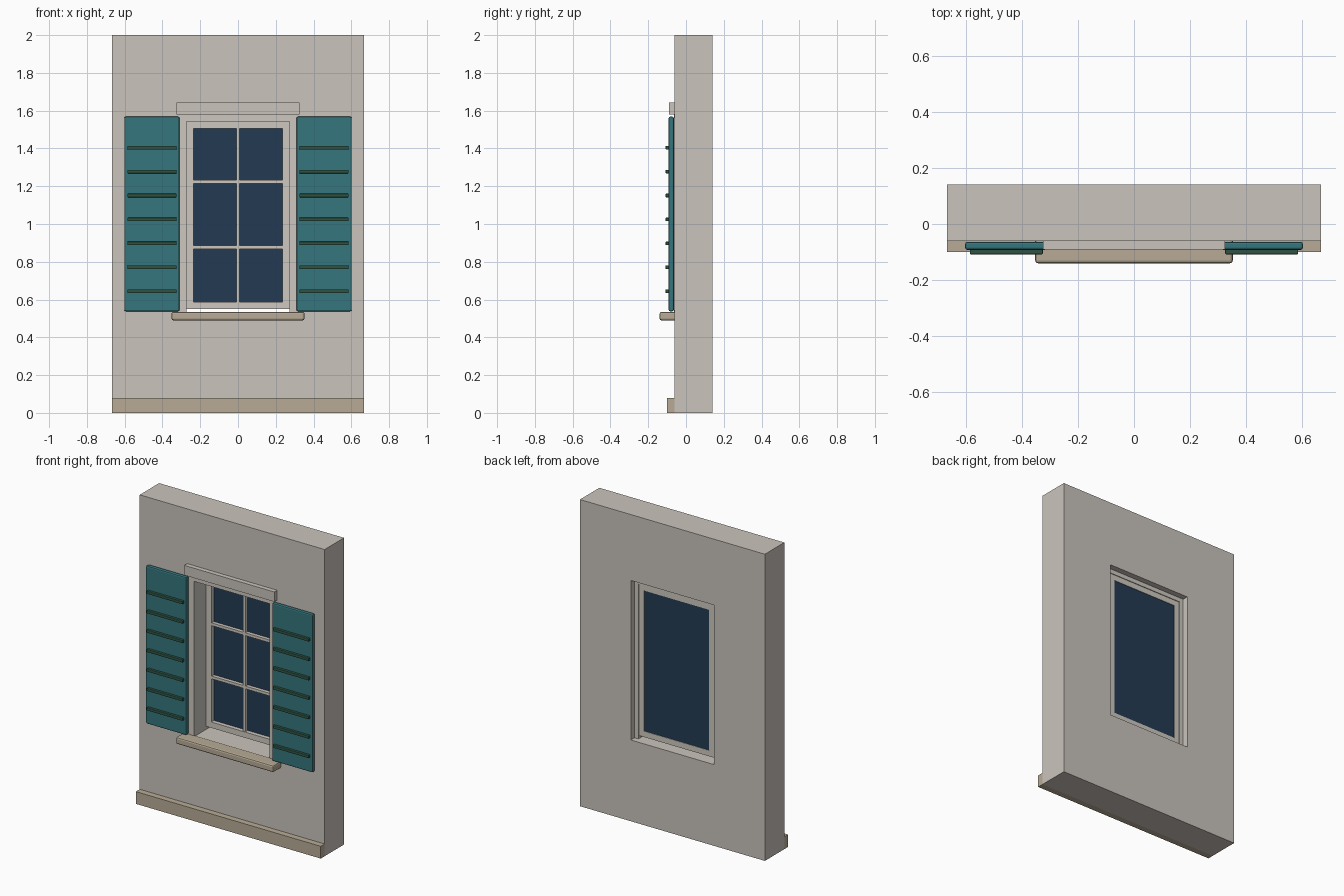
import bpy, bmesh

if "Cube" in bpy.data.objects:
    bpy.data.objects.remove(bpy.data.objects["Cube"])


def material(name, r, g, b):
    """Flat colour given as 0-255 display values, stored linear."""
    def lin(c):
        c /= 255
        return c / 12.92 if c <= 0.04045 else ((c + 0.055) / 1.055) ** 2.4
    m = bpy.data.materials.new(name)
    m.diffuse_color = (lin(r), lin(g), lin(b), 1)
    m.use_nodes = True
    m.node_tree.nodes["Principled BSDF"].inputs["Base Color"].default_value = m.diffuse_color
    return m


PLASTER = material("warm grey plaster", 202, 196, 188)
STONE = material("beige stone", 184, 171, 150)
PAINT = material("pale frame paint", 206, 201, 192)
TEAL = material("teal shutter paint", 54, 118, 126)
GREEN = material("dark green slat paint", 46, 84, 66)
GLASS = material("dark blue glass", 36, 59, 82)


def finish(name, bm, mat, bevel=0):
    bmesh.ops.recalc_face_normals(bm, faces=bm.faces)
    me = bpy.data.meshes.new(name)
    bm.to_mesh(me)
    bm.free()
    me.materials.append(mat)
    ob = bpy.data.objects.new(name, me)
    bpy.context.collection.objects.link(ob)
    if bevel:
        mod = ob.modifiers.new("bevel", 'BEVEL')
        mod.width = bevel
        mod.segments = 2
    return ob


def box(name, x, y, z, mat, bevel=0):
    """Box from (min, max) ranges."""
    bm = bmesh.new()
    bmesh.ops.create_cube(bm, size=1)
    for v in bm.verts:
        v.co = [r[0] if c < 0 else r[1] for c, r in zip(v.co, (x, y, z))]
    return finish(name, bm, mat, bevel)


def ring(name, outer, inner, y, mat):
    """Rectangular slab with a rectangular hole; rects are (half width, z0, z1)."""
    bm = bmesh.new()
    loops = []
    for (w, z0, z1), yy in ((outer, y[0]), (inner, y[0]), (inner, y[1]), (outer, y[1])):
        loops.append([bm.verts.new((px, yy, pz))
                      for px, pz in ((-w, z0), (w, z0), (w, z1), (-w, z1))])
    for k in range(4):
        a, b = loops[k], loops[(k + 1) % 4]
        for i in range(4):
            j = (i + 1) % 4
            bm.faces.new((a[i], a[j], b[j], b[i]))
    return finish(name, bm, mat)


# Wall with window opening, and the plinth along its foot
ring("wall", (0.667, 0, 2), (0.30, 0.53, 1.57), (-0.06, 0.14), PLASTER)
box("plinth", (-0.667, 0.667), (-0.10, -0.06), (0, 0.08), STONE)

# Sill and lintel
box("sill", (-0.352, 0.352), (-0.14, -0.05), (0.49, 0.535), STONE, 0.01)
box("lintel", (-0.325, 0.325), (-0.09, -0.055), (1.579, 1.643), PLASTER)

# Deep lining of the opening: two jambs and a head, open at the bottom
LINING_Y = (-0.063, 0.102)
for side, s in (("left", -1), ("right", 1)):
    box(side + "_jamb", sorted((s * 0.272, s * 0.306)), LINING_Y, (0.53, 1.542), PAINT)
box("head_lining", (-0.306, 0.306), LINING_Y, (1.542, 1.579), PAINT)

# Sash, glazing bars and glass
ring("sash", (0.272, 0.55, 1.542), (0.235, 0.588, 1.505), (0.06, 0.097), PAINT)
box("glass", (-0.236, 0.236), (0.087, 0.094), (0.587, 1.506), GLASS)
box("upright_bar", (-0.009, 0.009), (0.063, 0.088), (0.588, 1.505), PAINT)
for i, z in enumerate((0.877, 1.224)):
    box(f"cross_bar_{i}", (-0.235, 0.235), (0.064, 0.088), (z - 0.009, z + 0.009), PAINT)

# Shutters with seven raised slats each
for side, s in (("left", -1), ("right", 1)):
    box(side + "_shutter", sorted((s * 0.309, s * 0.602)), (-0.092, -0.064),
        (0.538, 1.568), TEAL, 0.008)
    for i in range(7):
        z = 0.644 + i * 0.1267
        box(f"{side}_slat_{i}", sorted((s * 0.325, s * 0.585)), (-0.108, -0.088),
            (z - 0.0095, z + 0.0095), GREEN, 0.003)
